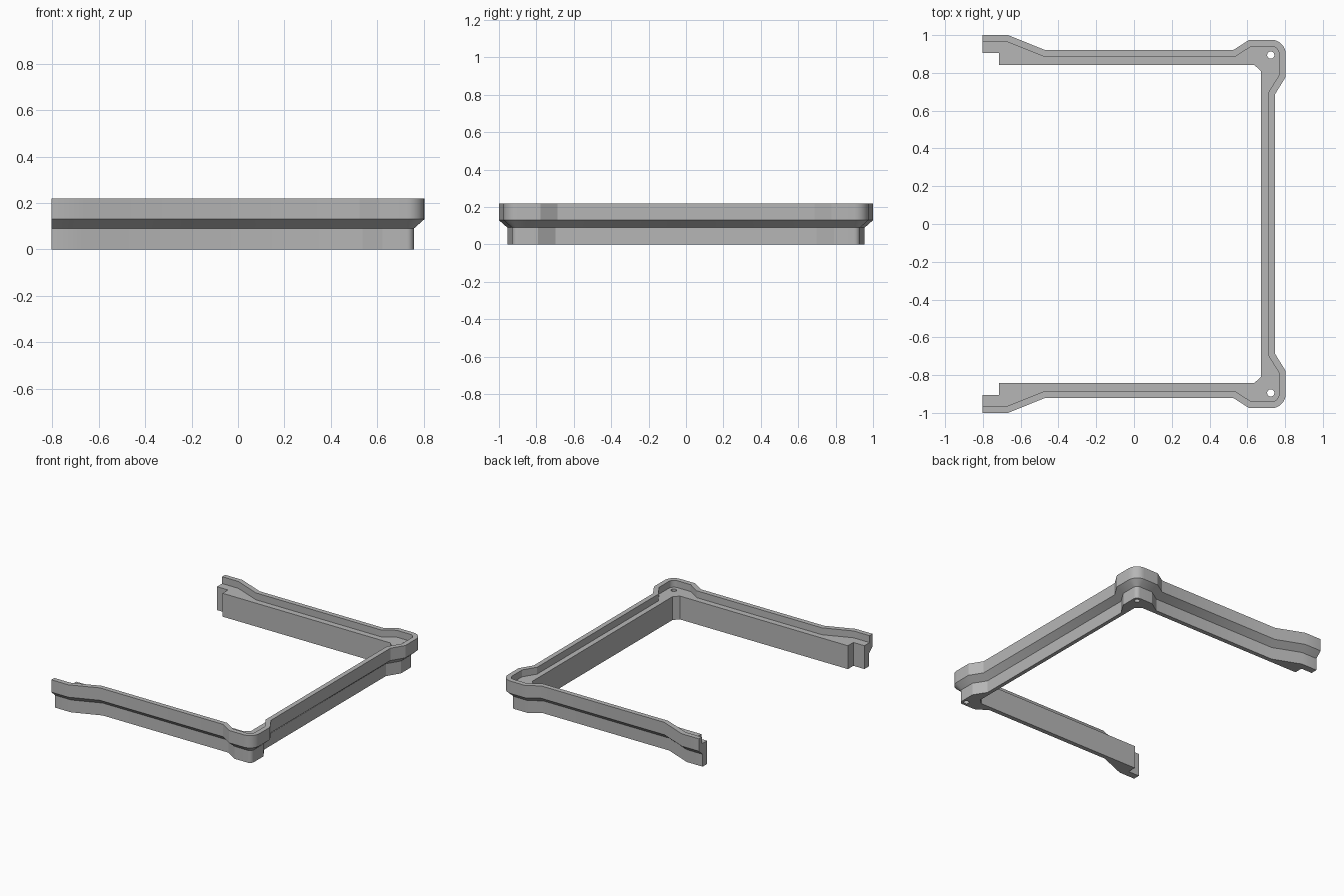
import bpy, bmesh, math
from mathutils import Vector

if "Cube" in bpy.data.objects:
    bpy.data.objects.remove(bpy.data.objects["Cube"], do_unlink=True)

END_X, SIDE_X, CORNER_Y = 0.803, 0.803, 0.975
LEDGE_Z = 0.17
RADIUS = 0.075
LIP, UNDERCUT = 0.035, 0.045

grey = bpy.data.materials.new("plain_grey")
grey.use_nodes = True
colour = (0.47, 0.47, 0.47, 1)
grey.diffuse_color = colour
grey.node_tree.nodes["Principled BSDF"].inputs["Base Color"].default_value = colour


def mirrored(half):
    """Continue an open path with its mirror image across y = 0."""
    return half + [Vector((p.x, -p.y)) for p in reversed(half)]


def inset(path, d):
    """Mitred parallel path, moved d towards the inside of the frame."""
    result = []
    for i, p in enumerate(path):
        dirs = []
        if i > 0:
            dirs.append((p - path[i - 1]).normalized())
        if i < len(path) - 1:
            dirs.append((path[i + 1] - p).normalized())
        normals = [Vector((v.y, -v.x)) for v in dirs]
        mitre = sum(normals, Vector((0, 0))).normalized()
        result.append(p + mitre * d / mitre.dot(normals[0]))
    return result


# Outer outline: flared end, straight arm, rounded bulging corner, back rail
half = [Vector(p) for p in ((-END_X, 1), (-0.667, 1), (-0.468, 0.92),
                            (0.524, 0.92), (0.61, CORNER_Y))]
for i in range(9):
    a = math.radians(90 - i * 90 / 8)
    half.append(Vector((SIDE_X - RADIUS + RADIUS * math.cos(a),
                        CORNER_Y - RADIUS + RADIUS * math.sin(a))))
half += [Vector((SIDE_X, 0.778)), Vector((0.746, 0.686))]
outer = mirrored(half)

# Inner outline: notched end, straight wall, chamfered corner
inner = mirrored([Vector(p) for p in ((-END_X, 0.905), (-0.714, 0.905), (-0.714, 0.842),
                                      (0.637, 0.842), (0.673, 0.808))])

# Frame: undercut base, sloped shoulder, upright lip, inner ledge
bm = bmesh.new()


def ring(path, z):
    return [bm.verts.new((p.x, p.y, z)) for p in path]


section = [ring(inset(outer, d), z) for d, z in
           ((UNDERCUT, 0), (UNDERCUT, 0.09), (0, 0.13), (0, 0.22), (LIP, 0.22), (LIP, LEDGE_Z))]
inner_low, inner_high = ring(inner, 0), ring(inner, LEDGE_Z)


def strip(a, b):
    for i in range(len(a) - 1):
        bm.faces.new((a[i], a[i + 1], b[i + 1], b[i]))


for a, b in zip(section, section[1:]):
    strip(a, b)
strip(inner_low, inner_high)
bm.faces.new(section[-1] + inner_high[::-1])
bm.faces.new(section[0] + inner_low[::-1])
for end in (0, -1):
    bm.faces.new([r[end] for r in section] + [inner_high[end], inner_low[end]])
bmesh.ops.recalc_face_normals(bm, faces=bm.faces)
mesh = bpy.data.meshes.new("frame")
bm.to_mesh(mesh)
bm.free()
mesh.materials.append(grey)
frame = bpy.data.objects.new("frame", mesh)
bpy.context.collection.objects.link(frame)

# Screw holes through the two corners
cutters = []
for side in (-1, 1):
    bpy.ops.mesh.primitive_cylinder_add(vertices=24, radius=0.019, depth=1,
                                        location=(0.724, side * 0.894, 0))
    cutter = bpy.context.object
    cutter.name = "hole_cutter"
    cutter.hide_render = True
    cutter.data.materials.append(grey)
    cut = frame.modifiers.new("screw_hole", "BOOLEAN")
    cut.operation = "DIFFERENCE"
    cut.solver = "EXACT"
    cut.object = cutter
    cutters.append(cutter)

bpy.ops.object.select_all(action="DESELECT")
frame.select_set(True)
bpy.context.view_layer.objects.active = frame
for name in [m.name for m in frame.modifiers]:
    bpy.ops.object.modifier_apply(modifier=name)
for cutter in cutters:
    bpy.data.objects.remove(cutter, do_unlink=True)
bpy.ops.object.shade_smooth_by_angle(angle=math.radians(25))
